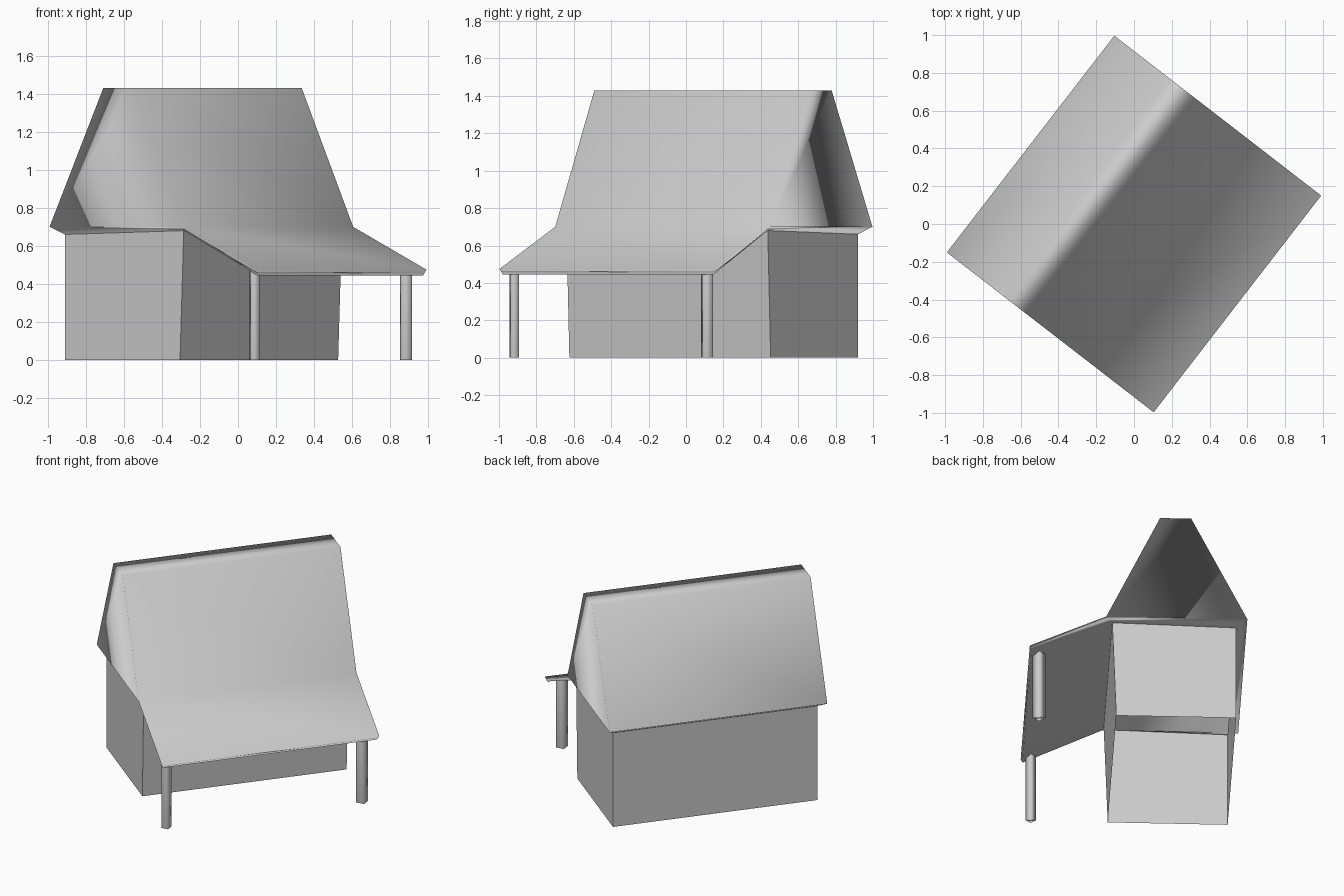
import bpy
import bmesh
import math

cube = bpy.data.objects.get("Cube")
if cube:
    bpy.data.objects.remove(cube, do_unlink=True)

TURN = math.radians(52.3)

grey = bpy.data.materials.new("plain_grey")
grey.use_nodes = True
colour = (0.6, 0.6, 0.6, 1)
grey.diffuse_color = colour
grey.node_tree.nodes["Principled BSDF"].inputs["Base Color"].default_value = colour


def finish(name, bm, smooth, fix_normals=True):
    """Turn a bmesh into a rotated object with the shared material."""
    if fix_normals:
        bmesh.ops.recalc_face_normals(bm, faces=bm.faces[:])
    for face in bm.faces:
        face.smooth = smooth
    mesh = bpy.data.meshes.new(name)
    bm.to_mesh(mesh)
    bm.free()
    mesh.materials.append(grey)
    obj = bpy.data.objects.new(name, mesh)
    obj.rotation_euler.z = TURN
    bpy.context.collection.objects.link(obj)
    if smooth:
        mod = obj.modifiers.new("area_normals", 'WEIGHTED_NORMAL')
        mod.mode = 'FACE_AREA'
    return obj


# Roof section: (half length, distance toward the porch, height)
SECTION = {
    "back_eave": (0.725, -0.692, 0.70),
    "ridge_back": (0.725, -0.335, 1.43),
    "ridge_front": (0.725, -0.137, 1.43),
    "knee": (0.725, 0.205, 0.70),
    "porch_top": (0.725, 0.692, 0.475),
    "porch_under": (0.712, 0.68, 0.445),
    "wall_front": (0.68, 0.165, 0.68),
    "wall_back": (0.68, -0.623, 0.66),
}

# Roof with flat ridge, gables, eave skirt and porch slab
bm = bmesh.new()
left, right = ({k: bm.verts.new((side * u, -v, z)) for k, (u, v, z) in SECTION.items()}
               for side in (-1, 1))
loop = ["wall_back", "back_eave", "ridge_back", "ridge_front",
        "knee", "porch_top", "porch_under", "wall_front"]
for a, b in zip(loop, loop[1:]):
    bm.faces.new((left[a], left[b], right[b], right[a]))

ends = [("knee", "porch_top", "porch_under", "wall_front"),
        ("back_eave", "knee", "wall_front", "wall_back")]
left_gable = [("back_eave", "ridge_back", "ridge_front"),
              ("back_eave", "ridge_front", "knee")]
right_gable = [("back_eave", "ridge_back", "knee"),
               ("ridge_back", "ridge_front", "knee")]
for side, gable in ((left, left_gable), (right, right_gable)):
    for names in ends + gable:
        bm.faces.new([side[n] for n in names])
finish("roof", bm, True)

# Walls, open underneath and up into the roof
bm = bmesh.new()
corners = [(-1, "wall_back"), (1, "wall_back"), (1, "wall_front"), (-1, "wall_front")]
top, base = [], []
for side, key in corners:
    u, v, z = SECTION[key]
    top.append(bm.verts.new((side * u, -v, z)))
    base.append(bm.verts.new((side * u, -min(v, 0.14), 0)))
for i in range(4):
    j = (i + 1) % 4
    bm.faces.new((base[i], base[j], top[j], top[i]))
finish("walls", bm, False)

# Porch posts, four sided
for name, u, radius in (("left_post", 0.63, 0.041), ("right_post", -0.673, 0.033)):
    bm = bmesh.new()
    bmesh.ops.create_cone(bm, cap_ends=True, segments=4, radius1=radius,
                          radius2=radius, depth=0.47)
    bmesh.ops.translate(bm, verts=bm.verts[:], vec=(u, -0.63, 0.235))
    finish(name, bm, True)
